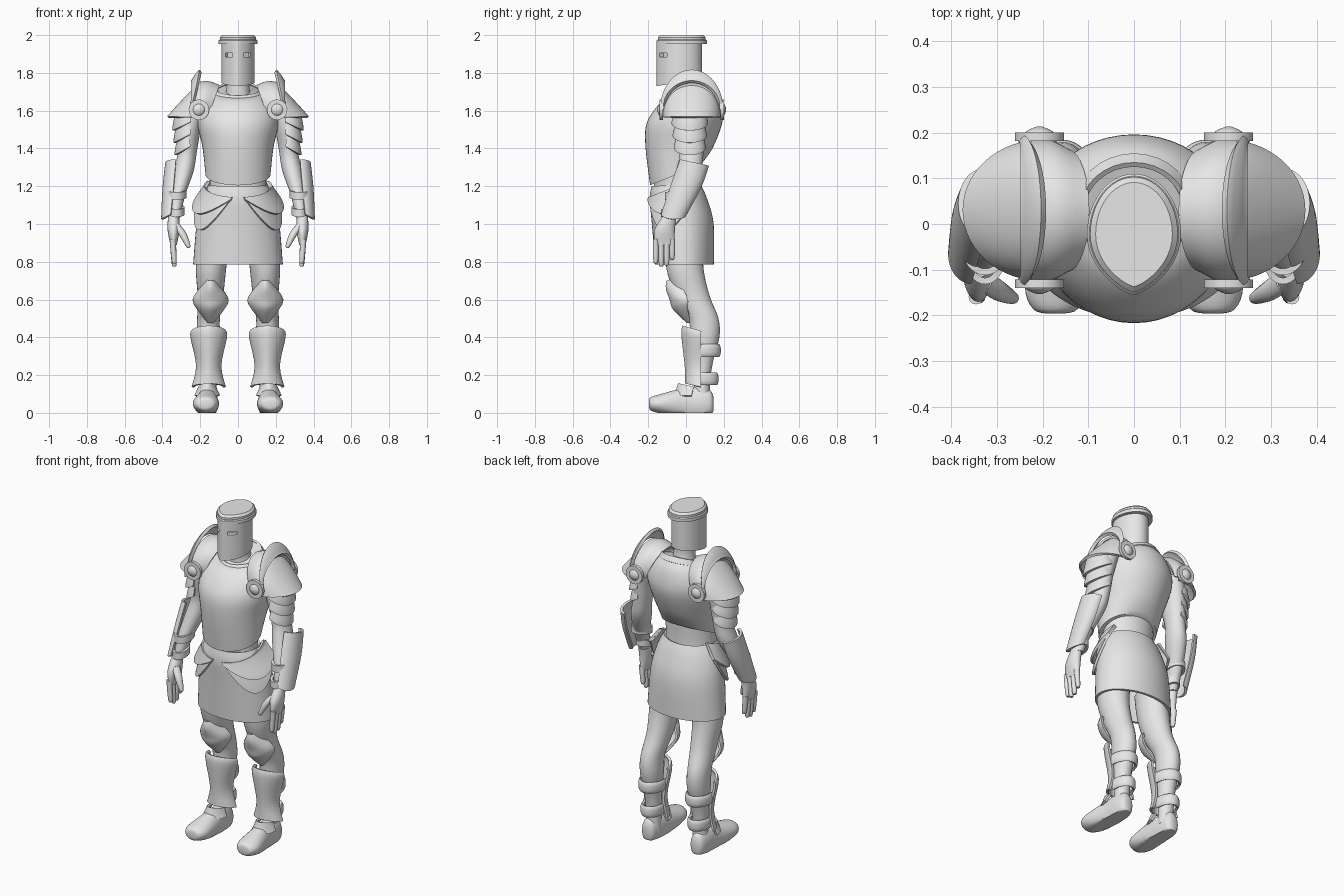
import bpy, bmesh
from math import sin, cos, pi, radians

cube = bpy.data.objects.get("Cube")
if cube:
    bpy.data.objects.remove(cube, do_unlink=True)

GREY = (0.8, 0.8, 0.8, 1)
steel = bpy.data.materials.new("plain_grey")
steel.use_nodes = True
steel.diffuse_color = GREY
steel.node_tree.nodes["Principled BSDF"].inputs["Base Color"].default_value = GREY

# Arcs in degrees: zero faces the front, a quarter turn is the model's left
FRONT, BACK, OUTER = (-90, 90), (90, 270), (-10, 190)


def finish(obj, mirror):
    """Bake the modifiers, then smooth everything except hard edges."""
    if mirror:
        obj.modifiers.new("Mirror", "MIRROR").use_mirror_merge = False
    bpy.ops.object.select_all(action="DESELECT")
    obj.select_set(True)
    bpy.context.view_layer.objects.active = obj
    bpy.ops.object.convert(target="MESH")
    bpy.ops.object.shade_smooth_by_angle(angle=radians(40))


def cut(at, wide, deep=None, x=0, y=0, tilt=0):
    """One oval cross-section: position along the axis, radii, centre shift and forward droop."""
    return (at, wide, wide if deep is None else deep, x, y, tilt)


def spline(cuts, steps):
    """Catmull-Rom interpolation between the given cross-sections."""
    rows, last = [], len(cuts) - 1
    for i in range(last):
        around = [cuts[min(max(i + k, 0), last)] for k in (-1, 0, 1, 2)]
        for step in range(steps):
            t = step / steps
            rows.append([q + t / 2 * (r - p + t * (2 * p - 5 * q + 4 * r - s + t * (3 * (q - r) + s - p)))
                         for p, q, r, s in zip(*around)])
    return rows + [cuts[last]]


def loft(name, cuts, x=0, y=0, axis="Z", arc=None, steps=4, n=32, thick=0, mirror=True,
         dip=0, point=1, floor=False):
    """Skin cross-sections along an axis; dip bows the far edge, point sharpens the front."""
    rows = spline(cuts, steps)
    start, end = arc or (0, 360)
    columns = n + 1 if arc else n
    bm = bmesh.new()
    grid = []
    for j, (at, wide, deep, shift_x, shift_y, tilt) in enumerate(rows):
        row = []
        for i in range(columns):
            angle = radians(start + (end - start) * i / n)
            s, c = sin(angle), cos(angle)
            if c > 0:
                s *= abs(s) ** (point - 1)
            a = x + shift_x + wide * s
            b = y + shift_y - deep * c
            h = at - tilt * c - dip * sin(pi * i / n) * j / (len(rows) - 1)
            px, py, pz = {"Z": (a, b, h), "X": (h, a, b), "Y": (a, h, b)}[axis]
            row.append(bm.verts.new((px, py, max(pz, 0) if floor else pz)))
        grid.append(row)
    for low, high in zip(grid, grid[1:]):
        for i in range(n):
            k = (i + 1) % columns
            bm.faces.new((low[i], low[k], high[k], high[i]))
    if not arc and not thick:
        bm.faces.new(grid[0])
        bm.faces.new(grid[-1])
    bmesh.ops.recalc_face_normals(bm, faces=bm.faces)
    mesh = bpy.data.meshes.new(name)
    bm.to_mesh(mesh)
    bm.free()
    mesh.materials.append(steel)
    obj = bpy.data.objects.new(name, mesh)
    bpy.context.collection.objects.link(obj)
    if thick:
        solid = obj.modifiers.new("Solidify", "SOLIDIFY")
        solid.thickness, solid.offset = thick, 0
    finish(obj, mirror)
    return obj


def plate(name, cuts, arc, thick=.014, **options):
    """An open sheet of armour covering part of a turn."""
    return loft(name, cuts, arc=arc, thick=thick, **options)


# Helmet with a front ridge, eye slits and a rimmed cap
helmet = loft("helmet", [cut(at=1.75, wide=.088, deep=.12, tilt=.02), cut(at=1.96, wide=.087, deep=.12)],
              y=-.035, point=1.5, steps=1, n=48, mirror=False)
for side in (-1, 1):
    bpy.ops.mesh.primitive_cube_add(size=1, location=(side * .047, -.12, 1.895),
                                    rotation=(0, 0, side * radians(35)))
    cutter = bpy.context.object
    cutter.scale = (.052, .04, .02)
    slit = helmet.modifiers.new("Slit", "BOOLEAN")
    slit.operation, slit.object, slit.solver = "DIFFERENCE", cutter, "EXACT"
    finish(helmet, False)
    bpy.data.objects.remove(cutter, do_unlink=True)
for name, low, high, wide, bevel in (("helmet_rim", 1.952, 1.976, .103, .005), ("helmet_cap", 1.96, 2, .096, .012)):
    loft(name, [cut(at=low, wide=wide, deep=wide + .03), cut(at=high - bevel, wide=wide, deep=wide + .03),
                cut(at=high, wide=wide - bevel, deep=wide + .03 - bevel)],
         y=-.023, point=1.5, steps=1, n=48, mirror=False)
loft("neck", [cut(at=1.64, wide=.08, y=.02), cut(at=1.72, wide=.06), cut(at=1.82, wide=.06)],
     y=.015, mirror=False)

# Torso, waist and open skirt
loft("breastplate", [cut(at=1.26, wide=.172, deep=.135, y=-.055, tilt=.055),
                     cut(at=1.4, wide=.187, deep=.177, y=-.037),
                     cut(at=1.52, wide=.213, deep=.2, y=-.012),
                     cut(at=1.6, wide=.212, deep=.183, y=.012),
                     cut(at=1.67, wide=.165, deep=.146, y=.028, tilt=.015),
                     cut(at=1.705, wide=.11, deep=.1, y=.03, tilt=.035)], n=48, mirror=False)
loft("collar", [cut(at=1.685, wide=.128, deep=.12, tilt=.035), cut(at=1.712, wide=.112, deep=.1, tilt=.035)],
     y=.03, thick=.012, mirror=False)
loft("waist", [cut(at=1.1, wide=.165, deep=.13), cut(at=1.2, wide=.15, deep=.118),
               cut(at=1.33, wide=.155, deep=.12)], y=-.052, mirror=False)
loft("skirt", [cut(at=1.2, wide=.15, deep=.125, y=-.05), cut(at=1.13, wide=.185, deep=.145, y=-.04),
               cut(at=1, wide=.212, deep=.156, y=-.017), cut(at=.785, wide=.23, deep=.148, y=-.008)],
     n=48, thick=.015, mirror=False)

# Layered leaf-shaped hip plates, wrapping from the front to the side
for name, grow, depth in (("lower_hip_plate", 0, .165), ("upper_hip_plate", .009, .08)):
    plate(name, [cut(at=1.2, wide=.165 + grow, deep=.148 + grow, y=-.01, tilt=.06),
                 cut(at=1.17, wide=.195 + grow, deep=.156 + grow, y=-.005, tilt=.04),
                 cut(at=1.14, wide=.228 + grow, deep=.162 + grow, tilt=.015)],
          y=-.03, arc=(10, 115), dip=depth)

# Arms with overlapping upper plates, forearm guards and wrist straps
loft("arm", [cut(at=1.64, wide=.07, deep=.09, x=.23, y=.03), cut(at=1.5, wide=.058, deep=.08, x=.255, y=.025),
             cut(at=1.38, wide=.05, deep=.063, x=.268, y=.03), cut(at=1.28, wide=.053, deep=.066, x=.288, y=.012),
             cut(at=1.15, wide=.04, deep=.052, x=.32, y=-.04), cut(at=1.03, wide=.028, deep=.034, x=.335, y=-.08)])
for i in range(3):
    top, wide = 1.59 - .065 * i, .062 - .006 * i
    plate("upper_arm_plate", [cut(at=top, wide=wide, deep=wide + .015), cut(at=top - .04, wide=wide + .012, deep=wide + .026),
                              cut(at=top - .05, wide=wide + .015, deep=wide + .028)],
          x=.264, y=.02, arc=OUTER, dip=.045)
plate("forearm_guard", [cut(at=1.325, wide=.05, deep=.07, x=.328, y=.045, tilt=-.015),
                        cut(at=1.2, wide=.053, deep=.076, x=.34),
                        cut(at=1.05, wide=.045, deep=.06, x=.355, y=-.065)], arc=(0, 180), dip=.025)
for height, y, wide in ((1.16, -.045, .046), (1.07, -.075, .036)):
    loft("wrist_strap", [cut(at=height + end, wide=wide, deep=wide + .014, tilt=.012) for end in (.02, -.02)],
         x=.326, y=y, thick=.014)

# Hands
loft("palm", [cut(at=1.05, wide=.028, deep=.034, y=.03), cut(at=.97, wide=.032, deep=.054),
              cut(at=.89, wide=.017, deep=.054)], x=.341, y=-.113)
for i, tip in enumerate((.79, .775, .78, .81)):
    loft("finger", [cut(at=.92, wide=.016, x=.01), cut(at=tip + .015, wide=.013, x=.002), cut(at=tip, wide=.004)],
         x=.336, y=-.16 + .029 * i, n=12)
loft("thumb", [cut(at=1, wide=.02, deep=.024, x=.065, y=.04), cut(at=.95, wide=.022, x=.03, y=.015),
               cut(at=.885, wide=.013), cut(at=.872, wide=.004)], x=.265, y=-.162, n=12)

# Shoulder armour: inner arch, sloping outer cap, crest and round bosses
plate("inner_shoulder_plate", [cut(at=.225, wide=.15, deep=.14), cut(at=.19, wide=.148, deep=.15),
                               cut(at=.155, wide=.128, deep=.13)],
      x=.03, y=1.6, axis="X", arc=(85, 275), dip=.055)
slope = [radians(angle) for angle in range(0, 85, 12)]
plate("outer_shoulder_plate", [cut(at=1.565 + .175 * sin(a), wide=.17 * (1 - sin(a)) ** .9, deep=.148 * cos(a))
                               for a in slope], x=.2, y=.03, arc=OUTER)
plate("shoulder_crest", [cut(at=.243, wide=.148), cut(at=.245, wide=.154, deep=.178),
                         cut(at=.243, wide=.16, deep=.205)],
      x=.03, y=1.605, axis="X", arc=BACK, thick=.018, dip=.045)
for name, way in (("front_boss", -1), ("back_boss", 1)):
    for part, reach, wide, bulge in (("disc", .152, .054, 0), ("stud", .165, .034, .8)):
        loft(name + "_" + part, [cut(at=.03 + way * (reach + .018 * t), wide=wide * (1 - bulge * t * t))
                                 for t in (0, .4, .7, 1)],
             x=.207, y=1.605, axis="Y", steps=1)

# Legs with knee plates, shin guards and calf straps
loft("leg", [cut(at=.9, wide=.085, deep=.1, x=-.025, y=-.01), cut(at=.76, wide=.08, deep=.098, x=-.013, y=-.005),
             cut(at=.62, wide=.068, deep=.09, x=-.01, y=.035), cut(at=.5, wide=.06, deep=.08, y=.092),
             cut(at=.4, wide=.06, deep=.077, y=.1), cut(at=.28, wide=.048, deep=.055, y=.09),
             cut(at=.16, wide=.042, y=.085), cut(at=.05, wide=.045, y=.085)], x=.156)
plate("knee_plate", [cut(at=.7, wide=.02, deep=.045, y=-.06), cut(at=.66, wide=.05, deep=.08, y=-.03),
                     cut(at=.6, wide=.088, deep=.09), cut(at=.55, wide=.065, deep=.072),
                     cut(at=.48, wide=.01, deep=.015, y=.015)],
      x=.145, y=.01, arc=FRONT, point=1.2)
plate("shin_guard", [cut(at=.43, wide=.085, deep=.092, tilt=-.03), cut(at=.4, wide=.09, deep=.098, tilt=-.015),
                     cut(at=.25, wide=.06, deep=.08), cut(at=.135, wide=.084, deep=.078, tilt=-.02)],
      x=.155, y=.08, arc=FRONT, point=1.2)
for height, wide in ((.33, .068), (.18, .056)):
    plate("calf_strap", [cut(at=height + .03 * t, wide=wide - .007 * t ** 4, deep=wide + .024 - .007 * t ** 4)
                         for t in (-1, -.5, .5, 1)], x=.156, y=.085, arc=(80, 280))

# Shoes with flat soles and a flared tongue
loft("shoe", [cut(at=-.196, wide=.02, deep=.018, x=.01), cut(at=-.185, wide=.05, deep=.036, x=.01),
              cut(at=-.13, wide=.069, deep=.053, x=.008), cut(at=0, wide=.055, deep=.086),
              cut(at=.08, wide=.05, deep=.088), cut(at=.13, wide=.04, deep=.07), cut(at=.146, wide=.02, deep=.035)],
     x=.162, y=.048, axis="Y", floor=True)
plate("shoe_tongue", [cut(at=.135, wide=.04, deep=.075, y=.01, tilt=-.02), cut(at=.09, wide=.062, deep=.085)],
      x=.163, y=.03, arc=FRONT, point=1.2)
